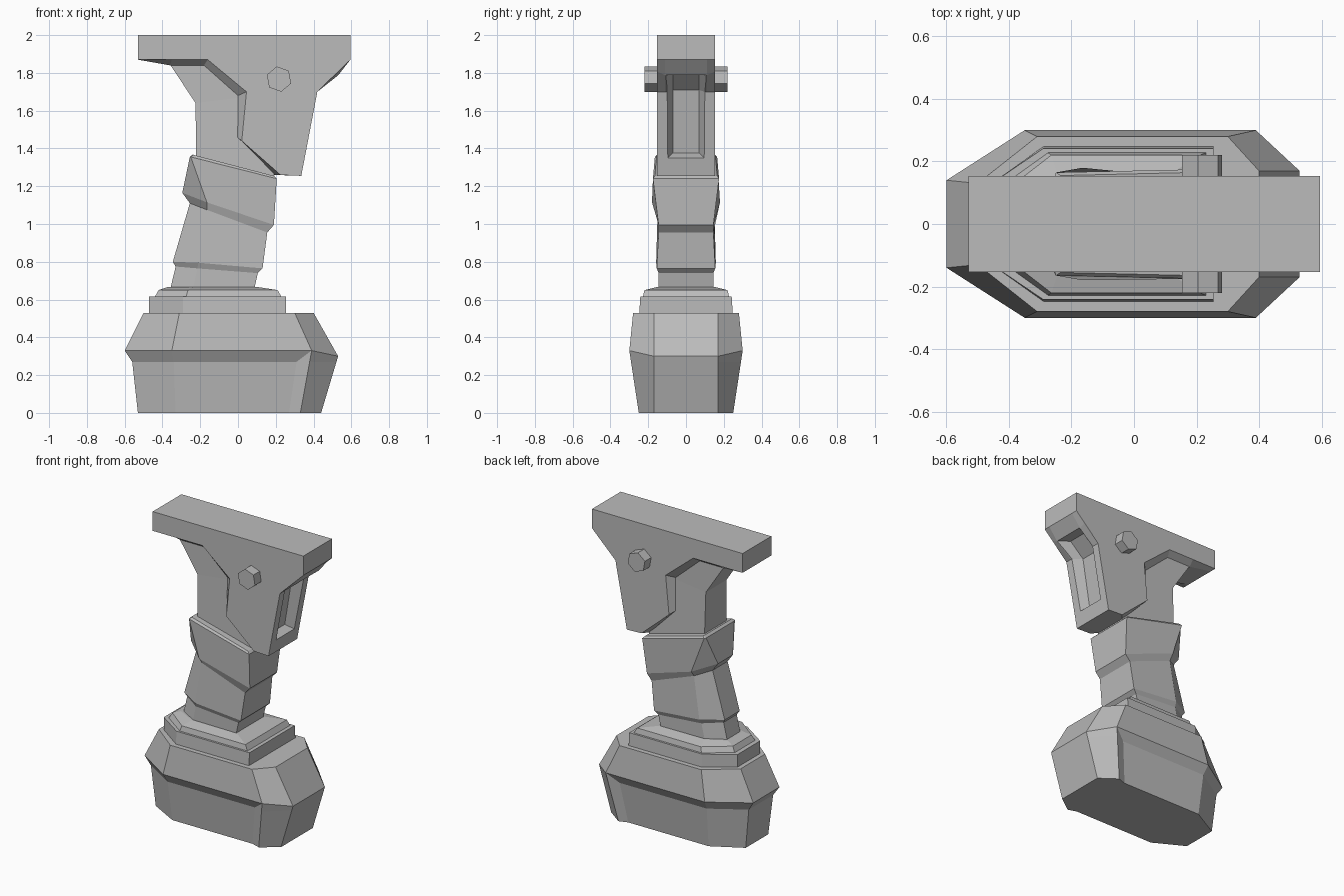
import bpy, bmesh, math
from mathutils import Matrix

cube = bpy.data.objects.get("Cube")
if cube:
    bpy.data.objects.remove(cube, do_unlink=True)

grey = bpy.data.materials.new("plain grey")
grey.use_nodes = True
GREY = (0.5, 0.5, 0.5, 1)
grey.diffuse_color = GREY
grey.node_tree.nodes["Principled BSDF"].inputs["Base Color"].default_value = GREY


def finish(name, bm):
    bmesh.ops.remove_doubles(bm, verts=bm.verts[:], dist=0.0005)
    bmesh.ops.recalc_face_normals(bm, faces=bm.faces[:])
    mesh = bpy.data.meshes.new(name)
    bm.to_mesh(mesh)
    bm.free()
    mesh.materials.append(grey)
    obj = bpy.data.objects.new(name, mesh)
    bpy.context.collection.objects.link(obj)
    return obj


def bridge(bm, a, b):
    n = len(a)
    for i in range(n):
        j = (i + 1) % n
        bm.faces.new((a[i], a[j], b[j], b[i]))


def loft(name, halves):
    """Skin through half rings of (x, y, z) points, each mirrored across y."""
    bm = bmesh.new()
    rings = []
    for half in halves:
        near = [bm.verts.new((x, -y, z)) for x, y, z in half]
        far = [bm.verts.new((x, y, z)) for x, y, z in half]
        rings.append(near + far[::-1])
    for a, b in zip(rings, rings[1:]):
        bridge(bm, a, b)
    for ring in (rings[0], rings[-1]):
        for i in range(len(ring) // 2 - 1):
            bm.faces.new((ring[i], ring[i + 1], ring[-2 - i], ring[-1 - i]))
    return finish(name, bm)


def level(z, *points):
    return [(x, y, z) for x, y in points]


# Chunky base with undercut side panels
loft("base", [
    level(0, (-.53, .12), (-.33, .23), (.27, .23), (.33, .25), (.44, .17)),
    [(-.56, .13, .27), (-.34, .265, .27), (.31, .265, .27),
     (.379, .291, .27), (.521, .17, .27)],
    [(-.6, .14, .33), (-.35, .3, .33), (.39, .3, .33), (.39, .3, .33), (.53, .17, .3)],
    level(.53, (-.5, .13), (-.31, .28), (.3, .28), (.3, .28), (.4, .17)),
])

# Stepped collar on the base
loft("collar", [
    level(.52, (-.47, .12), (-.29, .248), (.255, .248)),
    level(.615, (-.47, .12), (-.29, .242), (.255, .242)),
    level(.615, (-.44, .11), (-.275, .228), (.23, .228)),
    level(.65, (-.42, .1), (-.265, .22), (.21, .22)),
    level(.667, (-.37, .08), (-.24, .15), (.1, .15)),
])

# Leaning ribbed grip
loft("grip", [
    level(.65, (-.36, .07), (-.24, .14), (.085, .145)),
    [(-.33, .07, .775), (-.215, .142, .765), (.105, .145, .74)],
    [(-.345, .08, .8), (-.21, .158, .795), (.13, .155, .765)],
    [(-.255, .08, 1.11), (-.165, .15, 1.075), (.155, .145, .955)],
    [(-.295, .08, 1.165), (-.165, .18, 1.115), (.19, .145, .995)],
    [(-.255, .15, 1.355), (-.25, .165, 1.355), (.205, .175, 1.24)],
    [(-.24, .14, 1.368), (-.235, .155, 1.366), (.19, .165, 1.255)],
])

# Neck rising into the head
loft("neck", [
    [(-.22, .12, 1.28), (.2, .12, 1.22)],
    [(-.225, .11, 1.64), (.1, .11, 1.68)],
    [(-.36, .11, 1.845), (-.1, .11, 1.86)],
])

# Head plate: outer profile, bevelled out to a wider core profile
tip = [(-.53, 1.87), (-.53, 2), (.595, 2), (.595, 1.87)]
nose = [(.42, 1.7), (.335, 1.255)]
outer = tip + [(.53, 1.807)] + nose + [
    (.225, 1.26), (.02, 1.44), (.045, 1.7), (-.16, 1.87), (-.35, 1.87)]
core = tip + [(.53, 1.787)] + nose + [
    (.19, 1.26), (-.005, 1.46), (0, 1.68), (-.18, 1.84), (-.36, 1.84)]
bm = bmesh.new()
layers = [[bm.verts.new((x, y, z)) for x, z in prof]
          for y, prof in ((-.153, outer), (-.11, core), (.11, core), (.153, outer))]
for a, b in zip(layers, layers[1:]):
    bridge(bm, a, b)
bm.faces.new(layers[0])
bm.faces.new(layers[-1])
head = finish("head", bm)

# Tapered slot sunk into the nose of the head
cutter = loft("slot_cutter", [
    [(.41, .125, 1.32), (.475, .125, 1.69), (.57, .125, 1.785)],
    [(.3, .07, 1.375), (.355, .07, 1.71), (.455, .07, 1.8)],
])
cutter.hide_render = True
cutter.hide_viewport = True
cut = head.modifiers.new("slot", 'BOOLEAN')
cut.object = cutter
cut.operation = 'DIFFERENCE'
cut.solver = 'EXACT'
bpy.context.view_layer.objects.active = head
bpy.ops.object.modifier_apply(modifier=cut.name)
bpy.data.objects.remove(cutter, do_unlink=True)

# Six-sided bolt through the head
bm = bmesh.new()
bmesh.ops.create_cone(bm, cap_ends=True, segments=6, radius1=.068, radius2=.068, depth=.44,
                      matrix=Matrix.Translation((.217, 0, 1.767))
                      @ Matrix.Rotation(math.radians(-10), 4, 'Y')
                      @ Matrix.Rotation(math.pi / 2, 4, 'X'))
finish("bolt", bm)
